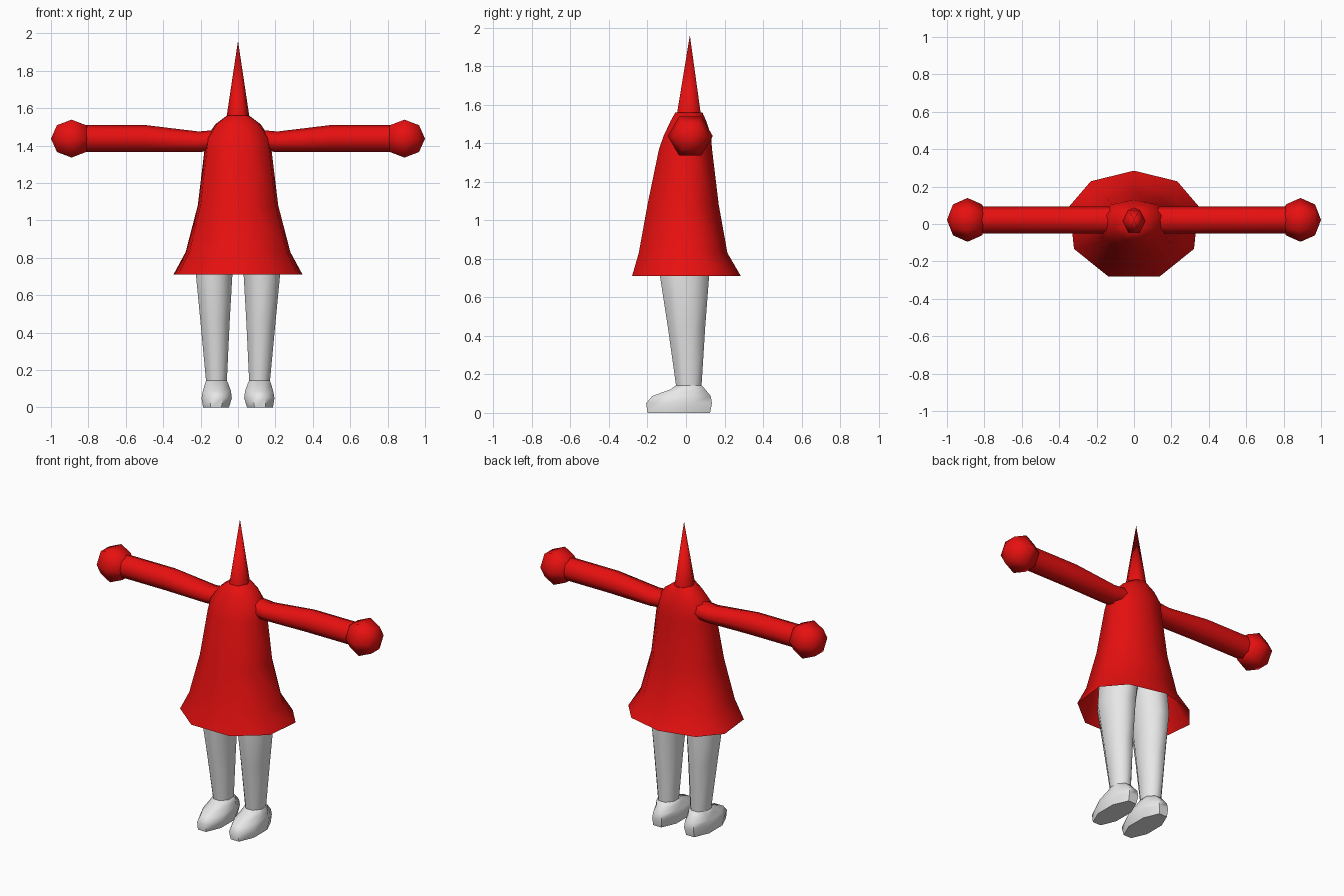
import bpy, bmesh, math
from mathutils import Vector

if "Cube" in bpy.data.objects:
    bpy.data.objects.remove(bpy.data.objects["Cube"])


def material(name, rgb):
    m = bpy.data.materials.new(name)
    m.diffuse_color = (*rgb, 1)
    m.use_nodes = True
    m.node_tree.nodes["Principled BSDF"].inputs["Base Color"].default_value = m.diffuse_color
    return m


RED = material("red cloth", (0.8, 0.005, 0.005))
WHITE = material("pale grey", (0.8, 0.8, 0.8))


def loft(name, rings, mat, cap_start=False, cap_end=False, angle=60):
    """Skin a list of equally sized point rings; a one-point ring is a tip."""
    bm = bmesh.new()
    vs = [[bm.verts.new(p) for p in r] for r in rings]
    for a, b in zip(vs, vs[1:]):
        n = max(len(a), len(b))
        for i in range(n):
            j = (i + 1) % n
            if len(b) == 1:
                bm.faces.new((a[i], a[j], b[0]))
            elif len(a) == 1:
                bm.faces.new((a[0], b[j], b[i]))
            else:
                bm.faces.new((a[i], a[j], b[j], b[i]))
    if cap_start:
        bm.faces.new(vs[0][::-1])
    if cap_end:
        bm.faces.new(vs[-1])
    bmesh.ops.recalc_face_normals(bm, faces=bm.faces)
    me = bpy.data.meshes.new(name)
    bm.to_mesh(me)
    bm.free()
    me.materials.append(mat)
    ob = bpy.data.objects.new(name, me)
    bpy.context.collection.objects.link(ob)
    bpy.ops.object.select_all(action='DESELECT')
    ob.select_set(True)
    bpy.context.view_layer.objects.active = ob
    bpy.ops.object.shade_smooth_by_angle(angle=math.radians(angle))
    return ob


def oval(x0, x1, y0, y1, z, n=8, turn=0.5):
    """Horizontal oval ring filling the given extents."""
    k = 1 / math.cos(math.pi / n) if turn else 1
    return [((x0 + x1) / 2 + k * (x1 - x0) / 2 * math.cos(2 * math.pi * (i + turn) / n),
             (y0 + y1) / 2 + k * (y1 - y0) / 2 * math.sin(2 * math.pi * (i + turn) / n), z)
            for i in range(n)]


def side_ring(x, y, z, ry, rz, n, turn=0.0):
    """Upright ring facing along x."""
    return [(x, y + ry * math.cos(2 * math.pi * (i + turn) / n),
             z + rz * math.sin(2 * math.pi * (i + turn) / n)) for i in range(n)]


# Robe: nine-sided flared cloth shell, open at the hem
half = [(0.67, 0.8), (1.0, 0.33), (0.93, -0.48), (0.4, -1)]
outline = [(0, 1)] + half + [(-x, y) for x, y in reversed(half)]


def robe_ring(z, w, y0, y1):
    c, h = (y0 + y1) / 2, (y1 - y0) / 2
    return [(w * x, c + h * y, z) for x, y in outline]


robe = [(0.71, 0.345, -0.28, 0.285), (0.83, 0.28, -0.245, 0.215),
        (1.08, 0.215, -0.2, 0.17), (1.37, 0.18, -0.14, 0.135),
        (1.44, 0.17, -0.115, 0.13), (1.515, 0.12, -0.08, 0.105),
        (1.56, 0.06, -0.055, 0.085)]
loft("robe", [robe_ring(*r) for r in robe], RED, cap_end=True)

# Pointed hood
loft("hood", [oval(-0.06, 0.06, -0.055, 0.085, 1.56, 6, 0), [(0, 0.02, 1.96)]], RED, angle=70)

for side, s in (("left", 1), ("right", -1)):
    # Sleeve: (distance, bottom, top)
    sleeve = []
    for x, b, t in ((0.1, 1.375, 1.485), (0.21, 1.365, 1.475), (0.5, 1.365, 1.51), (0.83, 1.365, 1.51)):
        sleeve.append(side_ring(s * x, 0.022, (b + t) / 2, 0.072, (t - b) / 2, 8))
    loft(side + "_sleeve", sleeve, RED, True, True)

    # Hand: low-poly ball with its poles along the arm
    ball = [[(s * 0.78, 0.022, 1.437)]]
    for a in (135, 90, 45):
        r = 0.117 * math.sin(math.radians(a))
        ball.append(side_ring(s * (0.89 + 0.11 * math.cos(math.radians(a))), 0.022, 1.437, r, r, 6))
    ball.append([(s * 1.0, 0.022, 1.437)])
    loft(side + "_hand", ball, RED)

    def leg_rings(rows):
        return [oval(*sorted((s * x0, s * x1)), y0, y1, z) for x0, x1, y0, y1, z in rows]

    # Leg, tapering to the ankle
    loft(side + "_leg", leg_rings([
        (0.06, 0.17, -0.05, 0.08, 0.13), (0.045, 0.2, -0.095, 0.1, 0.45),
        (0.03, 0.225, -0.135, 0.12, 0.71), (0.0, 0.21, -0.14, 0.12, 0.9)]), WHITE, cap_end=True)

    # Foot, with the toe pointing forward
    loft(side + "_foot", leg_rings([
        (0.048, 0.187, -0.2, 0.125, 0.0), (0.033, 0.195, -0.207, 0.135, 0.05),
        (0.038, 0.188, -0.175, 0.128, 0.088), (0.05, 0.178, -0.08, 0.1, 0.122),
        (0.06, 0.17, -0.05, 0.08, 0.145)]), WHITE, cap_start=True, cap_end=True)
